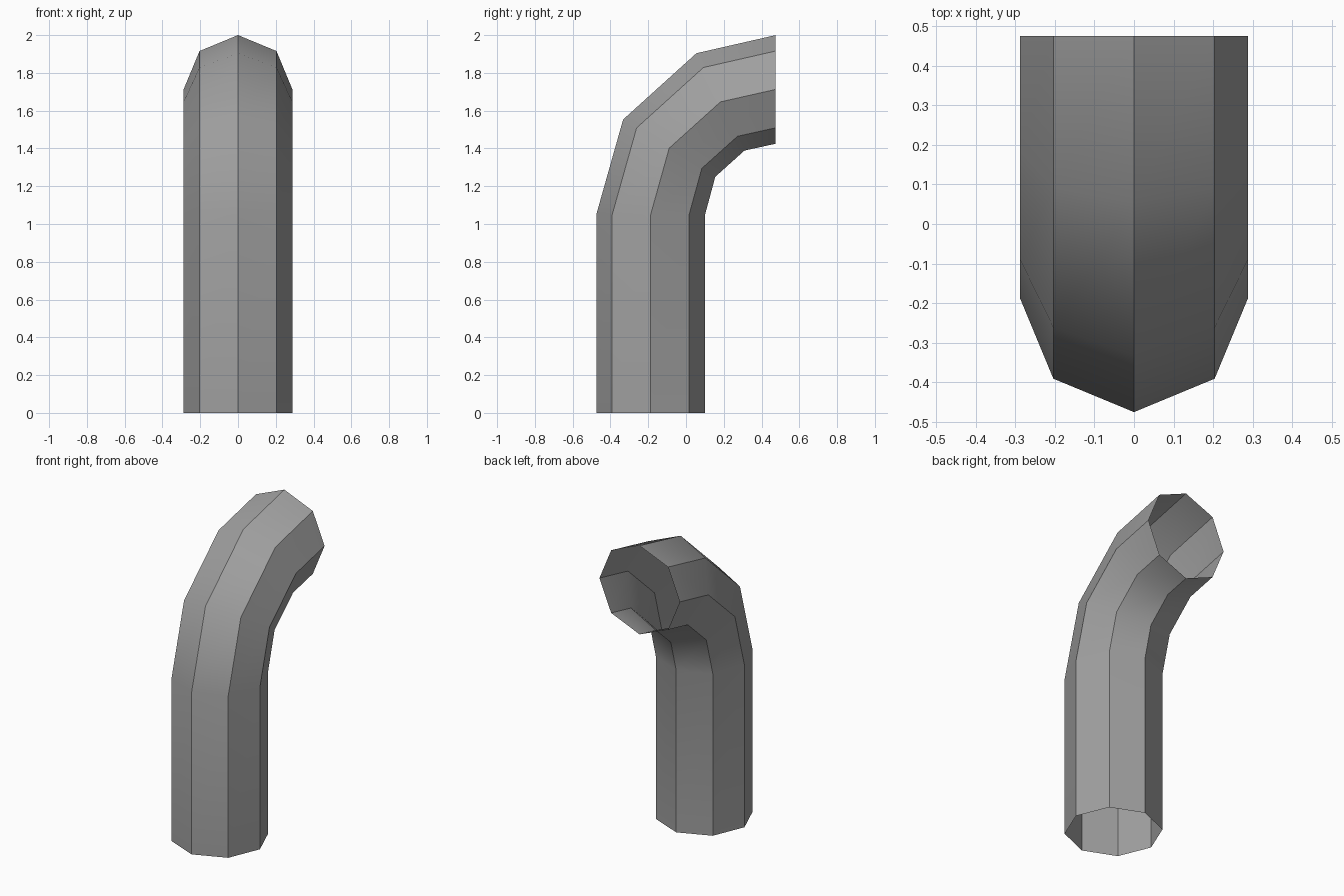
import bpy, bmesh, math
from mathutils import Vector

cube = bpy.data.objects.get("Cube")
if cube:
    bpy.data.objects.remove(cube, do_unlink=True)

SIDES = 8
RADIUS = 0.288

# Grey metal
grey = bpy.data.materials.new("grey_metal")
grey.use_nodes = True
color = (0.35, 0.35, 0.35, 1)
grey.diffuse_color = color
grey.node_tree.nodes["Principled BSDF"].inputs["Base Color"].default_value = color

# Outer and inner (y, z) of the bend at each joint, from foot to mouth
joints = [
    ((-0.475, 0.0), (0.101, 0.0)),
    ((-0.475, 1.05), (0.101, 1.05)),
    ((-0.333, 1.553), (0.155, 1.25)),
    ((0.055, 1.904), (0.31, 1.389)),
    ((0.475, 2.0), (0.475, 1.425)),
]

# Open, single-walled pipe: one octagonal ring per joint, bridged by quads
bm = bmesh.new()
rings = []
for outer, inner in joints:
    a, b = Vector((0, *outer)), Vector((0, *inner))
    centre, arm = (a + b) / 2, (a - b) / 2
    ring = []
    for i in range(SIDES):
        t = math.tau * i / SIDES
        side = Vector((RADIUS * math.sin(t), 0, 0))
        ring.append(bm.verts.new(centre + arm * math.cos(t) + side))
    rings.append(ring)
for low, high in zip(rings, rings[1:]):
    for i in range(SIDES):
        j = (i + 1) % SIDES
        bm.faces.new((low[i], low[j], high[j], high[i]))

mesh = bpy.data.meshes.new("bent_pipe")
bm.to_mesh(mesh)
bm.free()
mesh.materials.append(grey)
pipe = bpy.data.objects.new("bent_pipe", mesh)
bpy.context.collection.objects.link(pipe)

# Smooth along the bend, sharp along the eight long edges
bpy.ops.object.select_all(action="DESELECT")
pipe.select_set(True)
bpy.context.view_layer.objects.active = pipe
bpy.ops.object.shade_smooth_by_angle(angle=math.radians(35))
